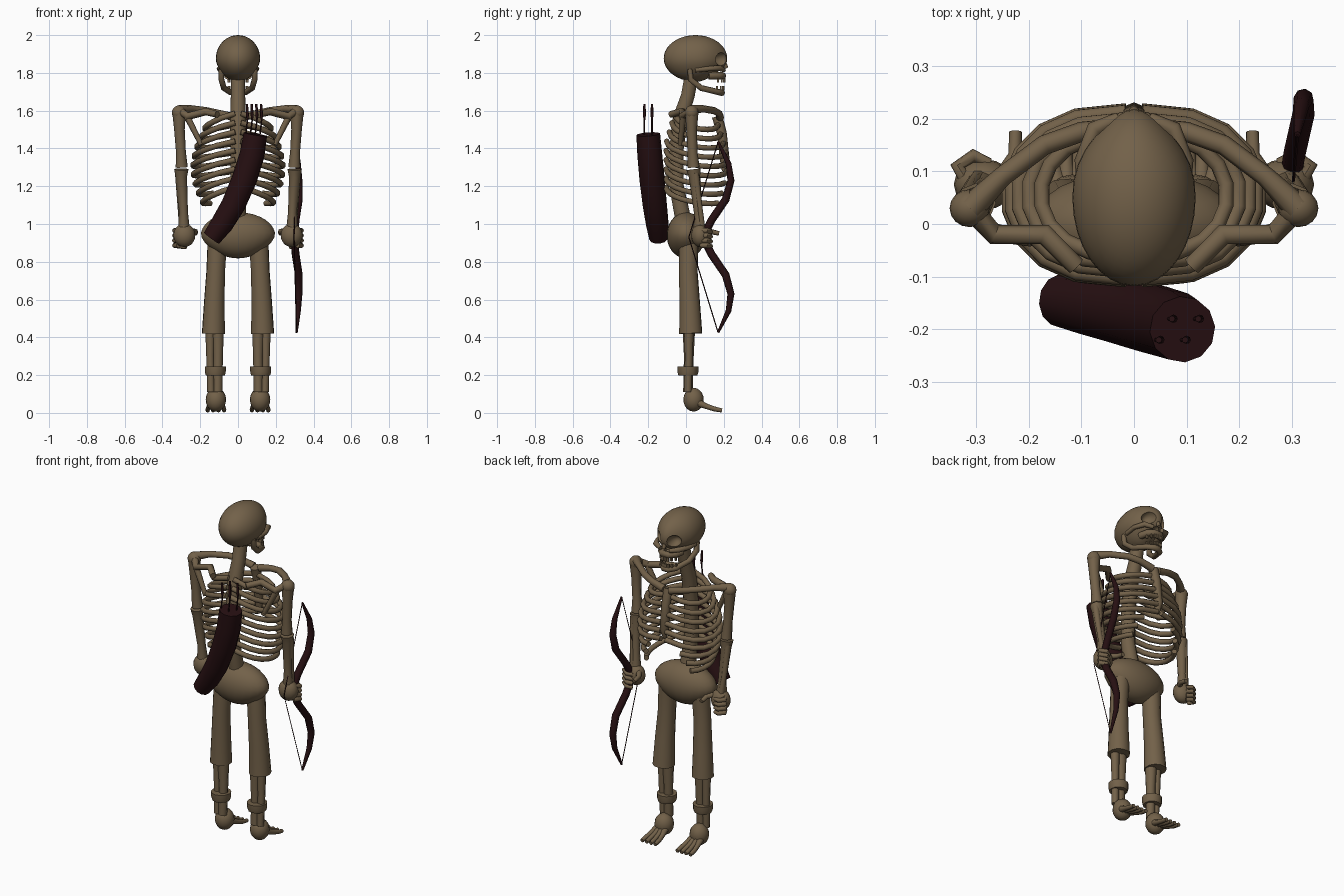
import bpy, bmesh
from math import sin, cos, pi, radians
from mathutils import Matrix, Vector

cube = bpy.data.objects.get("Cube")
if cube:
    bpy.data.objects.remove(cube)


def material(name, colour):
    mat = bpy.data.materials.new(name)
    mat.use_nodes = True
    mat.diffuse_color = (*colour, 1)
    mat.node_tree.nodes["Principled BSDF"].inputs["Base Color"].default_value = (*colour, 1)
    return mat


BONE = material("old bone", (.17, .12, .067))
LEATHER = material("dark leather", (.02, .005, .006))


def finish(obj, mat, mirror=False, angle=50):
    """Assign the colour, mirror across x if wanted and smooth the faces."""
    obj.data.materials.clear()
    obj.data.materials.append(mat)
    if mirror:
        obj.modifiers.new("mirror", 'MIRROR').use_clip = False
    bpy.ops.object.select_all(action='DESELECT')
    obj.select_set(True)
    bpy.context.view_layer.objects.active = obj
    bpy.ops.object.shade_smooth_by_angle(angle=radians(angle))
    return obj


def link(name, mesh):
    obj = bpy.data.objects.new(name, mesh)
    bpy.context.scene.collection.objects.link(obj)
    return obj


def tube(name, paths, mat=BONE, mirror=False, sides=2):
    """Round bars through points given as (x, y, z, radius)."""
    curve = bpy.data.curves.new(name, 'CURVE')
    curve.dimensions = '3D'
    curve.bevel_depth = 1
    curve.bevel_resolution = sides
    curve.use_fill_caps = True
    for path in paths:
        spline = curve.splines.new('POLY')
        spline.points.add(len(path) - 1)
        for point, (x, y, z, r) in zip(spline.points, path):
            point.co = (x, y, z, 1)
            point.radius = r
    helper = link(name + "_path", curve)
    deps = bpy.context.evaluated_depsgraph_get()
    mesh = bpy.data.meshes.new_from_object(helper.evaluated_get(deps))
    bpy.data.objects.remove(helper)
    return finish(link(name, mesh), mat, mirror)


def ball(name, centre, size, mat=BONE, mirror=False, segments=16):
    bm = bmesh.new()
    bmesh.ops.create_uvsphere(bm, u_segments=segments, v_segments=segments * 5 // 8, radius=1,
                              matrix=Matrix.LocRotScale(Vector(centre), None, Vector(size)))
    mesh = bpy.data.meshes.new(name)
    bm.to_mesh(mesh)
    bm.free()
    return finish(link(name, mesh), mat, mirror)


def boxes(name, items, mirror=False):
    bm = bmesh.new()
    for centre, size in items:
        bmesh.ops.create_cube(bm, size=1, matrix=Matrix.LocRotScale(Vector(centre), None, Vector(size)))
    mesh = bpy.data.meshes.new(name)
    bm.to_mesh(mesh)
    bm.free()
    return finish(link(name, mesh), BONE, mirror, 20)


# Skull: egg-shaped cranium narrowing to the face and base
skull = ball("skull", (0, .05, 1.877), (.117, .168, .123), segments=32)
for v in skull.data.vertices:
    front = max(0, (v.co.y - .08) / .14)
    base = max(0, (1.86 - v.co.z) / .11)
    v.co.x *= (1 - .3 * front ** 2) * (1 - .12 * base)
    v.co.z += .03 * front * base

# Hollow eye sockets and nose opening
for x, z, r in ((.055, 1.872, .037), (-.055, 1.872, .037), (0, 1.81, .022)):
    cutter = ball("socket_cutter", (x, .2, z), (r, .06, r))
    cutter.hide_render = True
    cut = skull.modifiers.new("socket", 'BOOLEAN')
    cut.operation = 'DIFFERENCE'
    cut.object = cutter
    bpy.context.view_layer.objects.active = skull
    bpy.ops.object.modifier_apply(modifier=cut.name)
    bpy.data.objects.remove(cutter)
finish(skull, BONE)

# Face bones and jaws
tube("cheekbone", [[(.095, .05, 1.815, .012), (.1, .12, 1.822, .013),
                    (.075, .18, 1.825, .016), (.03, .2, 1.815, .012)]], mirror=True)
tube("upper_jaw", [[(.055, .12, 1.785, .02), (.045, .17, 1.785, .02), (.02, .195, 1.785, .019),
                    (-.02, .195, 1.785, .019), (-.045, .17, 1.785, .02), (-.055, .12, 1.785, .02)]])
tube("nose_bone", [[(0, .195, 1.86, .016), (0, .215, 1.825, .01)]])
half_jaw = [(.09, .02, 1.82, .014), (.088, .025, 1.765, .016),
            (.075, .08, 1.72, .016), (.045, .165, 1.7, .016), (.015, .19, 1.695, .018)]
tube("lower_jaw", [half_jaw + [(-x, y, z, r) for x, y, z, r in reversed(half_jaw)]])
teeth = []
for i in range(4):
    x, y = .007 + .014 * i, .205 - .008 * i * i / 2
    teeth += [((x, y, 1.762), (.011, .01, .024)), ((x, y - .005, 1.72), (.011, .01, .02))]
boxes("teeth", teeth, mirror=True)

# Spine, breastbone and ribs
tube("spine", [[(0, .03, 1.79, .038), (0, .01, 1.68, .038), (0, -.03, 1.56, .042),
                (0, -.05, 1.4, .04), (0, -.05, 1.2, .04), (0, -.01, 1, .045)]], sides=3)
tube("breastbone", [[(0, .165, 1.57, .028), (0, .19, 1.48, .026), (0, .205, 1.34, .026),
                     (0, .2, 1.28, .01)]])
ribs = []
for i in range(9):
    t = i / 8
    width = .15 + .075 * sin(pi * (.05 + .85 * t))
    depth = .115 + .045 * min(1, t * 2.5)
    reach = 1 if i < 6 else .96 - .07 * (i - 5)
    rib = []
    for k in range(10):
        s = reach * k / 9
        a = pi * (s - .5)
        x = .015 + width * max(0, cos(a)) ** .8
        rib.append((x, .055 + depth * sin(a), 1.585 - .049 * i - .085 * sin(pi * s * .75), .015))
    ribs.append(rib)
tube("ribs", ribs, mirror=True)

# Shoulder girdle
tube("collarbone", [[(.31, .03, 1.605, .026), (.25, .09, 1.61, .019), (.17, .15, 1.6, .019),
                     (.1, .175, 1.585, .019), (.02, .18, 1.565, .022)]], mirror=True)
tube("shoulder_blade", [[(.31, .03, 1.6, .022), (.265, -.02, 1.57, .02), (.17, -.02, 1.595, .02),
                         (.11, -.08, 1.58, .018)],
                        [(.27, -.015, 1.57, .018), (.195, -.03, 1.42, .013)]], mirror=True)

# Arms
ball("shoulder_joint", (.312, .03, 1.59), (.038, .036, .038), mirror=True)
tube("upper_arm", [[(.312, .03, 1.59, .036), (.31, .03, 1.5, .028), (.302, .035, 1.38, .026),
                    (.298, .04, 1.3, .032)]], mirror=True)
tube("forearm", [[(.3, .04, 1.29, .038), (.3, .045, 1.25, .03), (.288, .065, 1.06, .023),
                  (.286, .07, .98, .03)],
                 [(.315, .05, 1.27, .02), (.306, .075, 1.08, .014), (.295, .085, .98, .018)]],
     mirror=True)
ball("hand", (.284, .075, .94), (.058, .048, .062), mirror=True)
fingers = [[(.25, .09, .965, .016), (.225, .13, .96, .014), (.225, .175, .95, .012)]]
for i in range(4):
    z = .965 - .026 * i
    fingers.append([(.315, .08, z, .014), (.335, .11, z, .014), (.305, .13, z - .005, .013),
                    (.275, .115, z - .01, .011)])
tube("fingers", fingers, mirror=True)

# Pelvis
pelvis = ball("pelvis", (0, 0, .94), (.197, .102, .122), segments=24)
for v in pelvis.data.vertices:
    v.co.x *= 1 - .2 * max(0, (.94 - v.co.z) / .12)

# Legs with flared thighs, paired shin bones and ankle cuffs
tube("thigh", [[(.11, .015, .9, .052), (.118, .012, .75, .05), (.126, .02, .58, .055),
                (.13, .025, .42, .062)]], mirror=True, sides=4)
tube("shin", [[(.108, .015, .46, .034), (.106, .015, .3, .026), (.108, .01, .11, .025)],
              [(.148, .015, .46, .026), (.147, .015, .3, .021), (.143, .01, .11, .02)]], mirror=True)
tube("ankle_cuff", [[(.12, .01, .198, .05), (.12, .01, .215, .055), (.12, .01, .245, .056)]],
     mirror=True, sides=4)

# Feet with fanned toes
ball("heel", (.117, .04, .07), (.054, .054, .063), mirror=True)
toes = []
for i in range(4):
    f = i - 1.5
    toes.append([(.117 + .016 * f, .06, .055, .021), (.117 + .024 * f, .11, .034, .014),
                 (.117 + .028 * f, .15, .021, .013), (.117 + .029 * f, .19, .013, .011)])
tube("toes", toes, mirror=True)

# Quiver slung across the back, with arrows
tube("quiver", [[(.092, -.2, 1.475, .063), (.075, -.192, 1.37, .066), (.035, -.18, 1.24, .067),
                 (-.025, -.165, 1.1, .064), (-.085, -.152, 1, .06), (-.14, -.145, .925, .05)]],
     LEATHER, sides=4)
arrows = []
for i, x in enumerate((.05, .075, .1, .125)):
    y = -.22 + .04 * (i % 2)
    arrows.append([(x - .015, y, 1.42, .004), (x, y, 1.55, .004),
                   (x, y, 1.575, .008), (x - .003, y, 1.635, .006)])
tube("arrows", arrows, LEATHER)

# Bow held in the hand, both limbs mirrored about the grip height
GRIP = .93
limb = [(.297, .09, .0, .02), (.305, .135, .09, .021), (.322, .21, .2, .021),
        (.322, .238, .3, .019), (.318, .225, .39, .015), (.31, .17, .505, .006)]
tube("bow", [[(x, y, GRIP + side * z, r) for x, y, z, r in limb] for side in (-1, 1)], LEATHER)
tip = limb[-1]
tube("bowstring", [[(tip[0], tip[1], GRIP - tip[2], .003), (.297, .015, GRIP, .003),
                    (tip[0], tip[1], GRIP + tip[2], .003)]], LEATHER, sides=0)
